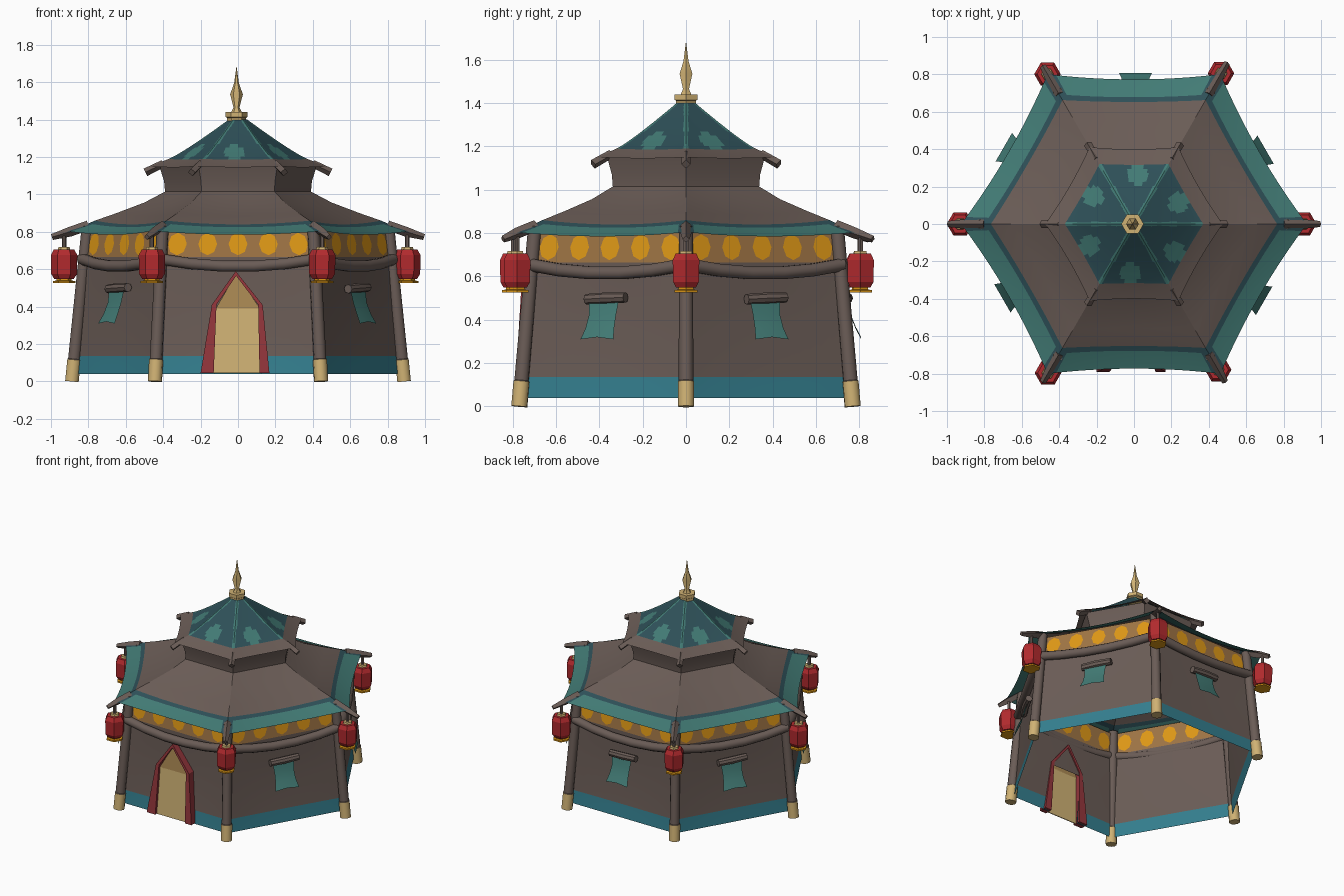
import bpy, bmesh, math
from mathutils import Vector

if "Cube" in bpy.data.objects:
    bpy.data.objects.remove(bpy.data.objects["Cube"])


def mat(name, r, g, b):
    m = bpy.data.materials.new(name)
    lin = [((c / 255 + 0.055) / 1.055) ** 2.4 for c in (r, g, b)]
    m.diffuse_color = (*lin, 1)
    m.use_nodes = True
    m.node_tree.nodes["Principled BSDF"].inputs["Base Color"].default_value = m.diffuse_color
    return m


BROWN = mat("brown_canvas", 106, 92, 86)
CREAM = mat("cream_gold", 208, 178, 116)
TAN = mat("door_tan", 172, 138, 84)
RED = mat("lantern_red", 178, 42, 46)
CURTAIN = mat("curtain_red", 148, 54, 60)
TEAL = mat("light_teal", 66, 123, 117)
DARK = mat("dark_teal", 46, 80, 88)
HEM = mat("blue_teal_hem", 52, 126, 142)
ORANGE = mat("orange_motif", 222, 152, 22)
BAND = mat("ochre_band", 158, 116, 68)


def finish(name, bm, mats, angle=30):
    bmesh.ops.remove_doubles(bm, verts=bm.verts, dist=0.0005)
    bmesh.ops.recalc_face_normals(bm, faces=bm.faces)
    me = bpy.data.meshes.new(name)
    bm.to_mesh(me)
    bm.free()
    for m in mats:
        me.materials.append(m)
    me.shade_smooth()
    me.set_sharp_from_angle(angle=math.radians(angle))
    ob = bpy.data.objects.new(name, me)
    bpy.context.collection.objects.link(ob)
    return ob


def corner(k, r, z=0.0):
    a = math.radians(60 * k)
    return Vector((r * math.cos(a), r * math.sin(a), z))


def side_normal(k):
    a = math.radians(60 * k + 30)
    return Vector((math.cos(a), math.sin(a), 0))


def hexpt(k, u, r, z, inset=0.0, sag=0.0):
    """Point on side k of a hexagon, u in -1..1, curved between the corners."""
    p = corner(k, r, z).lerp(corner(k + 1, r, z), (u + 1) / 2)
    w = 1 - u * u
    return p - side_normal(k) * inset * w - Vector((0, 0, sag * w))


def hex_sheet(name, rows, n, mats, rule):
    """Six-sided sheet lofted through rows (radius, z, inset, sag)."""
    bm = bmesh.new()
    for k in range(6):
        g = [[bm.verts.new(hexpt(k, -1 + 2 * i / n, *row)) for i in range(n + 1)] for row in rows]
        for j in range(len(rows) - 1):
            for i in range(n):
                idx = rule(k, j, -1 + (2 * i + 1) / n)
                if idx is not None:
                    f = bm.faces.new((g[j][i], g[j][i + 1], g[j + 1][i + 1], g[j + 1][i]))
                    f.material_index = idx
    return finish(name, bm, mats)


def tube(name, path, sides, mats, seg=None, angle=40):
    """Closed tube through (point, radius) pairs; seg gives a material index per segment."""
    bm = bmesh.new()
    pts = [Vector(p) for p, _ in path]
    q = (pts[-1] - pts[0]).to_track_quat('Z', 'Y')
    if abs((pts[-1] - pts[0]).normalized().z) > 0.999:
        q.identity()
    rings = []
    for p, (_, r) in zip(pts, path):
        rings.append([bm.verts.new(p + q @ Vector((r * math.cos(t), r * math.sin(t), 0)))
                      for t in (2 * math.pi * i / sides for i in range(sides))])
    seg = seg or [0] * (len(pts) - 1)
    for j, idx in enumerate(seg):
        for i in range(sides):
            m = (i + 1) % sides
            f = bm.faces.new((rings[j][i], rings[j][m], rings[j + 1][m], rings[j + 1][i]))
            f.material_index = idx
    bm.faces.new(rings[0][::-1]).material_index = seg[0]
    bm.faces.new(rings[-1]).material_index = seg[-1]
    return finish(name, bm, mats, angle)


def slab(name, pts, depth, m):
    """Flat polygon extruded by a depth vector."""
    bm = bmesh.new()
    f = bm.faces.new([bm.verts.new(p) for p in pts])
    ext = bmesh.ops.extrude_face_region(bm, geom=[f])
    for v in ext["geom"]:
        if isinstance(v, bmesh.types.BMVert):
            v.co += Vector(depth)
    return finish(name, bm, [m])


FRONT = 4  # side facing -y

# Canvas wall with coloured hem and a door opening
wall_rows = [(0.865, 0.04, 0, 0), (0.855, 0.135, 0.004, 0), (0.835, 0.39, 0.008, 0),
             (0.828, 0.52, 0.006, 0), (0.82, 0.665, 0, 0)]
hex_sheet("canvas_wall", wall_rows, 14, [BROWN, HEM],
          lambda k, j, u: None if k == FRONT and j < 2 and abs(u) < 0.28 else (1 if j == 0 else 0))

# Patterned band below the eaves
bm = bmesh.new()
CELLS = 5
for k in range(6):
    for c in range(CELLS):
        uc, h = -1 + (2 * c + 1) / CELLS, 1 / CELLS

        def P(a, b):
            return bm.verts.new(hexpt(k, uc + a * h, 0.81 - 0.01 * b, 0.735 + 0.075 * b))
        dirs = [(1, 0), (1, 1), (0, 1), (-1, 1), (-1, 0), (-1, -1), (0, -1), (1, -1)]
        outer = [P(a, b) for a, b in dirs]
        inner = [P(a * (0.62 if b == 0 else 0.44), b * (0.8 if a == 0 else 0.56)) for a, b in dirs]
        for i in range(8):
            bm.faces.new((outer[i], outer[(i + 1) % 8], inner[(i + 1) % 8], inner[i]))
        bm.faces.new(inner).material_index = 1
finish("patterned_band", bm, [BAND, ORANGE])

# Lower roof running up into the drum
roof_rows = [(0.925, 0.805, 0.028, 0.02), (0.80, 0.845, 0.015, 0.02), (0.765, 0.86, 0.01, 0.02),
             (0.65, 0.90, 0.005, 0.015), (0.50, 0.957, 0.002, 0.01), (0.39, 1.015, 0, 0),
             (0.395, 1.07, 0, 0), (0.42, 1.15, 0, 0)]


def roof_rule(k, j, u):
    if j > 1:
        return 0
    return 2 if j == 1 or abs(u) > 0.9 else 1


hex_sheet("lower_roof", roof_rows, 20, [BROWN, TEAL, DARK], roof_rule)

# Upper roof with lighter ribs and rounded patches
top_rows = [(0.475, 1.15, 0.012, 0.005), (0.37, 1.19, 0.004, 0.004)]
top_rows += [(0.37 - 0.32 * t, 1.19 + 0.21 * t ** 1.12, 0.004 * (1 - t), 0)
             for t in (i / 12 for i in range(1, 13))]


def top_rule(k, j, u):
    if j == 0:
        return 0
    r = 0.37 - 0.32 * (j - 0.5) / 12
    rib = abs(u) * r / 2 > r / 2 - 0.012
    patch = ((u * r / 2 + 0.02) / 0.055) ** 2 + ((r - 0.305) / 0.06) ** 2 < 1
    return 1 if rib or patch else 2


hex_sheet("upper_roof", top_rows, 28, [BROWN, TEAL, DARK], top_rule)

# Finial
F = lambda z: (-0.008, 0, z)
tube("finial_cap", [(F(1.385), 0.052), (F(1.41), 0.052), (F(1.415), 0.06), (F(1.44), 0.06)], 6, [CREAM])
tube("finial_spike", [(F(1.44), 0.028), (F(1.465), 0.016), (F(1.535), 0.034), (F(1.595), 0.013),
                      (F(1.68), 0.001)], 6, [CREAM])

# Lantern distance from the centre at each corner
LANTERN_R = [0.905, 0.93, 0.925, 0.93, 0.92, 0.90]

for k in range(6):
    # Corner posts with light feet
    a, b = corner(k, 0.888, 0), corner(k, 0.805, 0.83)
    tube(f"corner_post_{k}", [(a, 0.038), (a.lerp(b, 0.14), 0.038), (a.lerp(b, 0.145), 0.034), (b, 0.032)],
         10, [BROWN, CREAM], [1, 0, 0])

    # Sagging tie beam
    tube(f"tie_beam_{k}", [(hexpt(k, u, 0.835, 0.655, -0.015, 0.04), 0.031)
                           for u in (-1, -0.6, -0.2, 0.2, 0.6, 1)], 10, [BROWN])

    # Eave horns, lower and upper
    tip = 0.995 if k in (0, 1, 3) else 0.975
    tube(f"eave_horn_{k}", [(corner(k, 0.80, 0.835), 0.026), (corner(k, 0.90, 0.80), 0.026),
                            (corner(k, tip, 0.772), 0.016)], 4, [BROWN])
    tube(f"upper_horn_{k}", [(corner(k, 0.40, 1.165), 0.02), (corner(k, 0.495, 1.118), 0.022)], 4, [BROWN])

    # Hanging lantern
    r = LANTERN_R[k]
    L = lambda z: corner(k, r, z)
    tube(f"lantern_cord_{k}", [(L(0.70), 0.012), (L(0.79), 0.012)], 6, [BROWN])
    tube(f"lantern_{k}", [(L(0.548), 0.052), (L(0.575), 0.069), (L(0.675), 0.071), (L(0.705), 0.055)],
         6, [RED], angle=20)
    tube(f"lantern_top_{k}", [(L(0.70), 0.035), (L(0.718), 0.03)], 6, [CREAM])
    tube(f"lantern_base_{k}", [(L(0.527), 0.06), (L(0.538), 0.06), (L(0.539), 0.04), (L(0.552), 0.04)],
         6, [ORANGE])

    # Window flap hanging from a rolled log, on every side but the front
    if k != FRONT:
        n = side_normal(k)
        t = Vector((-n.y, n.x, 0))
        W = lambda s, d, z: n * d + t * s + Vector((0, 0, z))
        tube(f"window_roll_{k}", [(W(-0.105, 0.74, 0.495), 0.024), (W(0, 0.745, 0.5), 0.026),
                                  (W(0.105, 0.74, 0.503), 0.024)], 8, [BROWN])
        bm = bmesh.new()
        prof = [(0.08, 0.745, 0.49), (0.072, 0.758, 0.42), (0.076, 0.782, 0.36), (0.088, 0.808, 0.31)]
        rows = [[bm.verts.new(W(s * w - 0.008, d, z + 0.01 * (s == 0))) for s in (-1, 0, 1)]
                for w, d, z in prof]
        for p, q in zip(rows, rows[1:]):
            for i in range(2):
                bm.faces.new((p[i], p[i + 1], q[i + 1], q[i]))
        finish(f"window_flap_{k}", bm, [TEAL])

# Door: cloth panel, pointed top and red curtains
D = lambda x, z, out=0.0: (x, -0.775 - out + 0.06 * z, z)
slab("door_panel", [D(-0.135, 0.045), D(0.13, 0.045), D(0.122, 0.39), D(-0.122, 0.39)], (0, 0.006, 0), CREAM)
slab("door_gable", [D(-0.122, 0.385), D(0.122, 0.385), D(-0.01, 0.575)], (0, 0.006, 0), TAN)
for name, pts in (("left", [(-0.2, 0.045), (-0.13, 0.045), (-0.115, 0.41), (-0.01, 0.565),
                            (-0.012, 0.59), (-0.14, 0.41)]),
                  ("right", [(0.168, 0.045), (0.115, 0.045), (0.108, 0.41), (-0.01, 0.565),
                             (-0.012, 0.59), (0.132, 0.41)])):
    slab(f"door_curtain_{name}", [D(x, z, 0.018) for x, z in pts], (0, 0.06, 0), CURTAIN)
